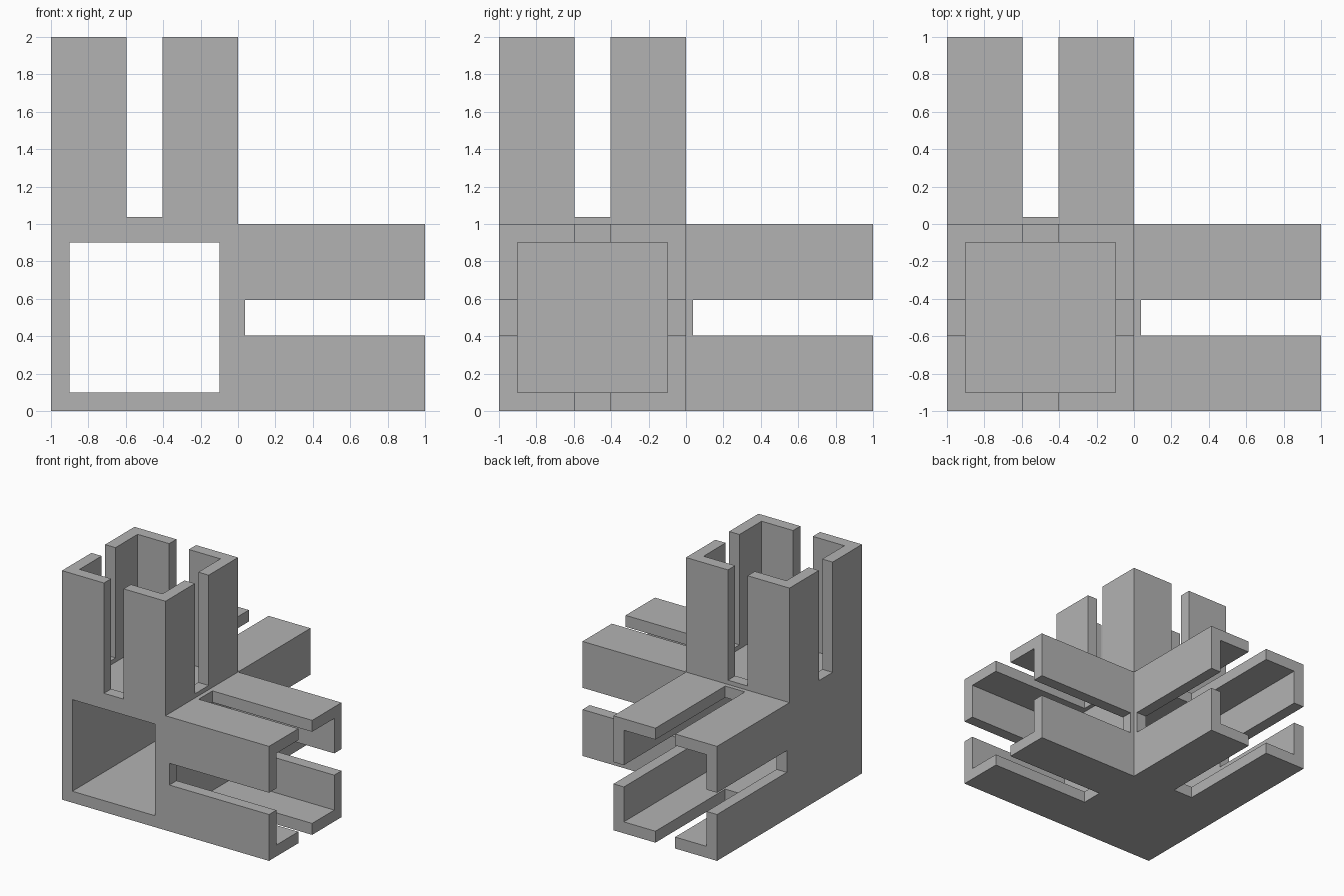
import bpy
import bmesh
from mathutils import Vector

cube = bpy.data.objects.get("Cube")
if cube:
    bpy.data.objects.remove(cube, do_unlink=True)

OVER = 1.2            # cutters reach past the ends
WALL = 0.1
SLOT_START = 0.037
SLOT_HALF = 0.095
MID = -0.5            # centre line of every tube

grey = bpy.data.materials.new("plain_grey")
grey.use_nodes = True
colour = (0.45, 0.45, 0.45, 1)
grey.diffuse_color = colour
grey.node_tree.nodes["Principled BSDF"].inputs["Base Color"].default_value = colour


def box(name, ranges):
    """Box from three (low, high) ranges, in a frame centred on the model."""
    low, high = (Vector(r[i] for r in ranges) for i in (0, 1))
    bm = bmesh.new()
    bmesh.ops.create_cube(bm, size=1)
    bmesh.ops.scale(bm, vec=high - low, verts=bm.verts)
    bmesh.ops.translate(bm, vec=(low + high) / 2 + Vector((0, 0, 1)), verts=bm.verts)
    mesh = bpy.data.meshes.new(name)
    bm.to_mesh(mesh)
    bm.free()
    mesh.materials.append(grey)
    obj = bpy.data.objects.new(name, mesh)
    bpy.context.collection.objects.link(obj)
    return obj


body = box("corner_connector", [(-1, 1)] * 3)
cutters = []


def cut(name, ranges):
    cutter = box(name, ranges)
    cutter.hide_render = True
    cutters.append(cutter)
    mod = body.modifiers.new(name, 'BOOLEAN')
    mod.operation = 'DIFFERENCE'
    mod.solver = 'EXACT'
    mod.object = cutter


# Clear the space between each pair of arms
for axis in range(3):
    gap = [(0, OVER)] * 3
    gap[axis] = (-OVER, OVER)
    cut("arm_gap", gap)

# Hollow each arm; only the rear arm runs right through the corner block
bore = (-1 + WALL, -WALL)
for axis in range(3):
    hollow = [bore] * 3
    hollow[axis] = (-OVER if axis == 1 else 0, OVER)
    cut("arm_bore", hollow)

# Slot all four walls of each arm with two crossing cutters
for axis in range(3):
    for across in range(3):
        if across != axis:
            slot = [(MID - SLOT_HALF, MID + SLOT_HALF)] * 3
            slot[axis] = (SLOT_START, OVER)
            slot[across] = (-OVER, WALL)
            cut("arm_slot", slot)

# Bake the cuts and drop the cutters
bpy.context.view_layer.update()
graph = bpy.context.evaluated_depsgraph_get()
result = bpy.data.meshes.new_from_object(body.evaluated_get(graph))
body.modifiers.clear()
body.data = result
result.materials.clear()
result.materials.append(grey)
for face in result.polygons:
    face.material_index = 0
for cutter in cutters:
    bpy.data.objects.remove(cutter, do_unlink=True)
